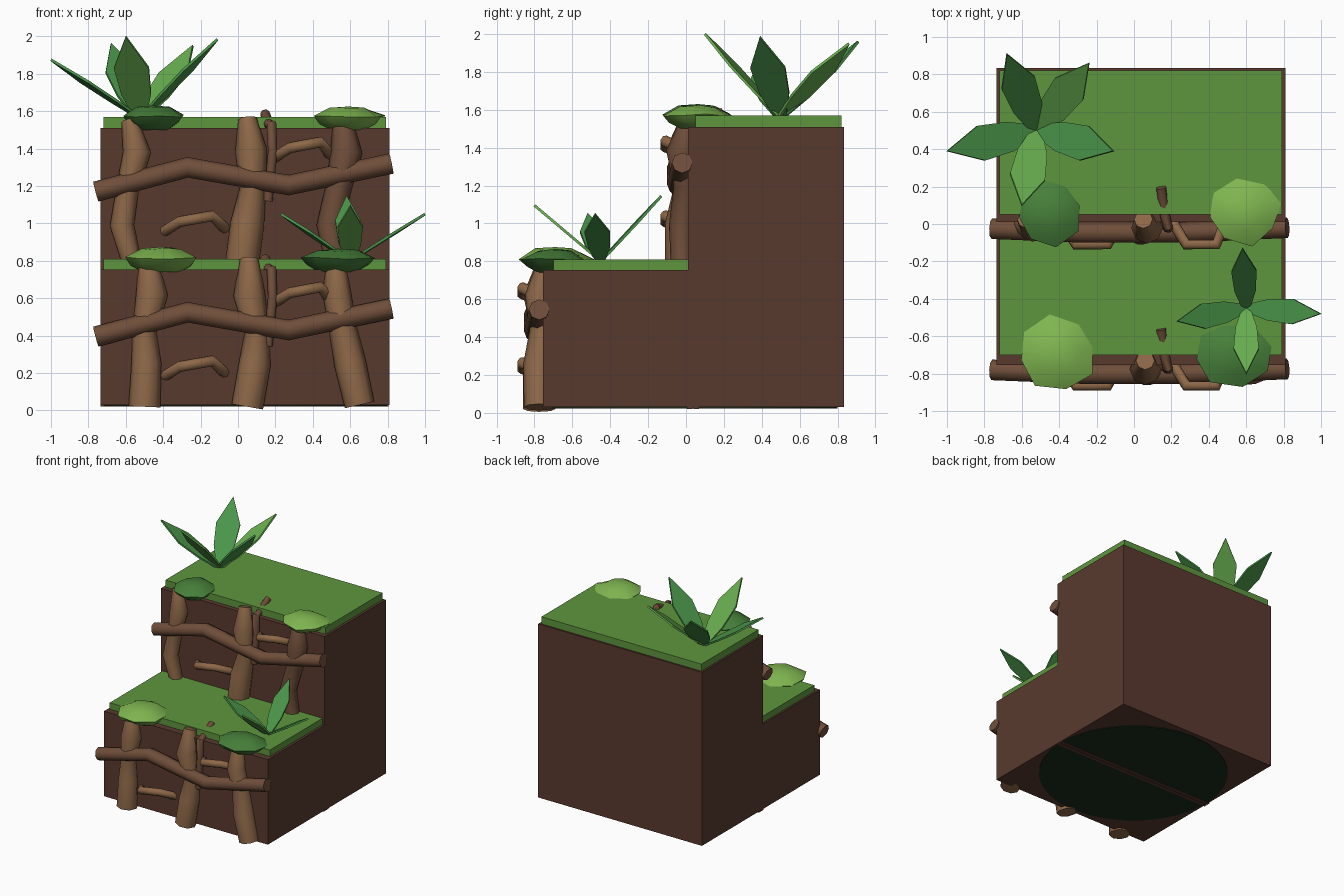
import bpy, bmesh, math, random
from mathutils import Vector

if "Cube" in bpy.data.objects:
    bpy.data.objects.remove(bpy.data.objects["Cube"])

random.seed(4)


def material(name, hex_code):
    def lin(c):
        return c / 12.92 if c < 0.04045 else ((c + 0.055) / 1.055) ** 2.4
    m = bpy.data.materials.new(name)
    m.diffuse_color = [lin(int(hex_code[i:i + 2], 16) / 255) for i in (0, 2, 4)] + [1]
    m.use_nodes = True
    m.node_tree.nodes["Principled BSDF"].inputs["Base Color"].default_value = m.diffuse_color
    return m


SOIL = material("soil", "593A2F")
GRASS = material("grass", "5F963F")
BARK = material("bark", "8E6848")
DARK_BARK = material("dark_bark", "704E3A")
LEAF_LIGHT = material("leaf_light", "68AE50")
LEAF_MID = material("leaf_mid", "4A9449")
BUSH_LIGHT = material("bush_light", "7FB650")
BUSH_DARK = material("bush_dark", "47803A")
SHADOW = material("shadow", "1B2A1A")


def shade(ob, angle):
    bpy.ops.object.select_all(action='DESELECT')
    ob.select_set(True)
    bpy.context.view_layer.objects.active = ob
    bpy.ops.object.shade_smooth_by_angle(angle=math.radians(angle))


def finish(name, bm, mat, smooth=None):
    bmesh.ops.recalc_face_normals(bm, faces=bm.faces)
    me = bpy.data.meshes.new(name)
    bm.to_mesh(me)
    bm.free()
    ob = bpy.data.objects.new(name, me)
    bpy.context.collection.objects.link(ob)
    me.materials.append(mat)
    if smooth:
        shade(ob, smooth)
    return ob


def box(name, lo, hi, mat):
    bm = bmesh.new()
    bmesh.ops.create_cube(bm, size=1)
    for v in bm.verts:
        v.co = [lo[i] if v.co[i] < 0 else hi[i] for i in range(3)]
    return finish(name, bm, mat)


def tube(name, points, mat):
    """Round tube through (x, y, z, radius) points."""
    cu = bpy.data.curves.new(name, 'CURVE')
    cu.dimensions = '3D'
    cu.bevel_depth = 1
    cu.bevel_resolution = 2
    cu.use_fill_caps = True
    sp = cu.splines.new('POLY')
    sp.points.add(len(points) - 1)
    for p, (x, y, z, r) in zip(sp.points, points):
        p.co = (x, y, z, 1)
        p.radius = r
    ob = bpy.data.objects.new(name, cu)
    bpy.context.collection.objects.link(ob)
    cu.materials.append(mat)
    bpy.ops.object.select_all(action='DESELECT')
    ob.select_set(True)
    bpy.context.view_layer.objects.active = ob
    bpy.ops.object.convert(target='MESH')
    # weld the cap rims, then smooth the round sides
    bm = bmesh.new()
    bm.from_mesh(bpy.context.object.data)
    bmesh.ops.remove_doubles(bm, verts=bm.verts, dist=0.0005)
    bm.to_mesh(bpy.context.object.data)
    bm.free()
    shade(bpy.context.object, 62)


def bush(name, lo, hi, mat):
    """Flattened, irregular lump with a domed top."""
    bm = bmesh.new()
    n, rings = 8, []
    wobble = [random.uniform(0.86, 1.06) for _ in range(n)]
    mid = (Vector(lo) + Vector(hi)) / 2
    half = (Vector(hi) - Vector(lo)) / 2
    for s, h in ((0.5, -1), (0.84, -0.45), (1.0, 0.15), (0.55, 0.8)):
        rings.append([bm.verts.new((
            mid.x + half.x * s * wobble[i] * math.cos(i * math.tau / n + 0.2),
            mid.y + half.y * s * wobble[i] * math.sin(i * math.tau / n + 0.2),
            mid.z + half.z * (h + random.uniform(-0.12, 0.12) * (h > -1)))) for i in range(n)])
    for a, b in zip(rings, rings[1:]):
        for i in range(n):
            bm.faces.new((a[i], a[(i + 1) % n], b[(i + 1) % n], b[i]))
    bm.faces.new(rings[0])
    peak = bm.verts.new((mid.x, mid.y, hi[2]))
    for i in range(n):
        bm.faces.new((rings[-1][i], rings[-1][(i + 1) % n], peak))
    finish(name, bm, mat, 60)


def leaf(name, base, tip, width, mat):
    """Pointed flat blade."""
    bm = bmesh.new()
    base, tip = Vector(base), Vector(tip)
    d = tip - base
    side = d.cross(Vector((0, 0, 1))).normalized() * width / 2
    outline = [(0, 0.3), (0.3, 0.85), (0.62, 1.0), (1, 0), (0.62, -1.0), (0.3, -0.85), (0, -0.3)]
    bm.faces.new([bm.verts.new(base + d * t + side * w) for t, w in outline])
    ob = finish(name, bm, mat)
    mod = ob.modifiers.new("thickness", 'SOLIDIFY')
    mod.thickness = 0.014
    mod.offset = 0


# Stepped soil blocks with grass slabs
box("lower_block", (-0.735, -0.755, 0.03), (0.81, 0.01, 0.755), SOIL)
box("upper_block", (-0.735, 0.01, 0.03), (0.81, 0.835, 1.51), SOIL)
box("lower_grass", (-0.72, -0.70, 0.75), (0.79, 0.02, 0.81), GRASS)
box("upper_grass", (-0.72, 0.05, 1.505), (0.79, 0.82, 1.57), GRASS)

# Dark disc and ribs under the base
bm = bmesh.new()
bmesh.ops.create_cone(bm, cap_ends=True, segments=32, radius1=0.76, radius2=0.76, depth=0.02)
bmesh.ops.translate(bm, verts=bm.verts, vec=(0.04, 0.04, 0.034))
finish("underside_disc", bm, SHADOW)
for i, y in enumerate((0.005, 0.04)):
    box(f"underside_rib_{i}", (-0.735, y, 0.02), (0.805, y + 0.028, 0.04), SOIL)

# Upright vines: x, z, radius from bottom to top; depth follows DEPTH
DEPTH = [-0.02, -0.02, 0.005, -0.02, 0.025]
UPRIGHTS = {
    "lower_left": [(-0.50, 0.02, 0.085), (-0.49, 0.25, 0.08), (-0.50, 0.42, 0.065), (-0.46, 0.62, 0.085), (-0.48, 0.79, 0.055)],
    "lower_middle": [(0.05, 0.02, 0.085), (0.09, 0.25, 0.085), (0.10, 0.42, 0.065), (0.06, 0.62, 0.085), (0.06, 0.81, 0.05)],
    "lower_right": [(0.65, 0.03, 0.08), (0.60, 0.25, 0.085), (0.56, 0.44, 0.075), (0.53, 0.62, 0.075), (0.52, 0.79, 0.055)],
    "upper_left": [(-0.56, 0.76, 0.05), (-0.62, 0.99, 0.065), (-0.59, 1.19, 0.06), (-0.54, 1.38, 0.075), (-0.58, 1.55, 0.045)],
    "upper_middle": [(0.02, 0.77, 0.09), (0.05, 1.0, 0.09), (0.08, 1.19, 0.07), (0.07, 1.39, 0.085), (0.05, 1.56, 0.05)],
    "upper_right": [(0.53, 0.77, 0.06), (0.49, 0.99, 0.07), (0.54, 1.20, 0.07), (0.58, 1.38, 0.085), (0.56, 1.54, 0.055)],
}
for name, pts in UPRIGHTS.items():
    dy = -0.755 if name.startswith("lower") else 0
    mat = DARK_BARK if name == "upper_right" else BARK
    tube(f"{name}_vine", [(x, y + dy, z, r) for (x, z, r), y in zip(pts, DEPTH)], mat)

# Cross vine, hooks and a curling twig, repeated on both tiers
for tier, dy, dz in (("upper", 0, 0), ("lower", -0.755, -0.775)):
    def moved(pts, r):
        return [(x, y + dy, z + dz, r) for x, y, z in pts]
    tube(f"{tier}_cross_vine", moved([(-0.76, -0.025, 1.17), (-0.27, -0.045, 1.30),
         (0.27, -0.045, 1.205), (0.82, -0.02, 1.32)], 0.055), DARK_BARK)
    tube(f"{tier}_right_hook", moved([(0.20, 0.02, 1.355), (0.28, -0.11, 1.405),
         (0.44, -0.11, 1.435), (0.49, 0.02, 1.37)], 0.03), BARK)
    tube(f"{tier}_left_hook", moved([(-0.39, 0.02, 0.96), (-0.31, -0.11, 1.01),
         (-0.14, -0.11, 1.04), (-0.07, 0.02, 0.975)], 0.03), BARK)
    tube(f"{tier}_twig", moved([(0.16, -0.01, 1.12), (0.185, -0.02, 1.38), (0.18, -0.015, 1.53),
         (0.165, 0.05, 1.53), (0.145, 0.195, 1.585)], 0.027), DARK_BARK)

# Bushes on the ledges
bush("upper_dark_bush", (-0.64, -0.12, 1.50), (-0.27, 0.25, 1.63), BUSH_DARK)
bush("upper_light_bush", (0.38, -0.12, 1.50), (0.80, 0.26, 1.625), BUSH_LIGHT)
bush("lower_light_bush", (-0.62, -0.89, 0.74), (-0.19, -0.49, 0.875), BUSH_LIGHT)
bush("lower_dark_bush", (0.31, -0.87, 0.74), (0.76, -0.51, 0.865), BUSH_DARK)

# Ferns: blades fanning from one base
FERNS = {
    "upper": ((-0.52, 0.50, 1.56), 0.19,
              [(-0.68, 0.91, 1.96), (-0.24, 0.86, 1.95), (-0.11, 0.39, 1.985),
               (-0.60, 0.10, 2.0), (-1.0, 0.39, 1.875)]),
    "lower": ((0.60, -0.45, 0.80), 0.135,
              [(0.58, -0.13, 1.145), (1.0, -0.48, 1.05), (0.60, -0.80, 1.095), (0.23, -0.52, 1.05)]),
}
for tier, (base, width, tips) in FERNS.items():
    mats = [LEAF_MID, LEAF_LIGHT, LEAF_MID, LEAF_LIGHT, LEAF_MID]
    if tier == "lower":
        mats = [LEAF_MID, LEAF_MID, LEAF_LIGHT, LEAF_MID]
    for i, tip in enumerate(tips):
        leaf(f"{tier}_fern_leaf_{i}", base, tip, width, mats[i])
